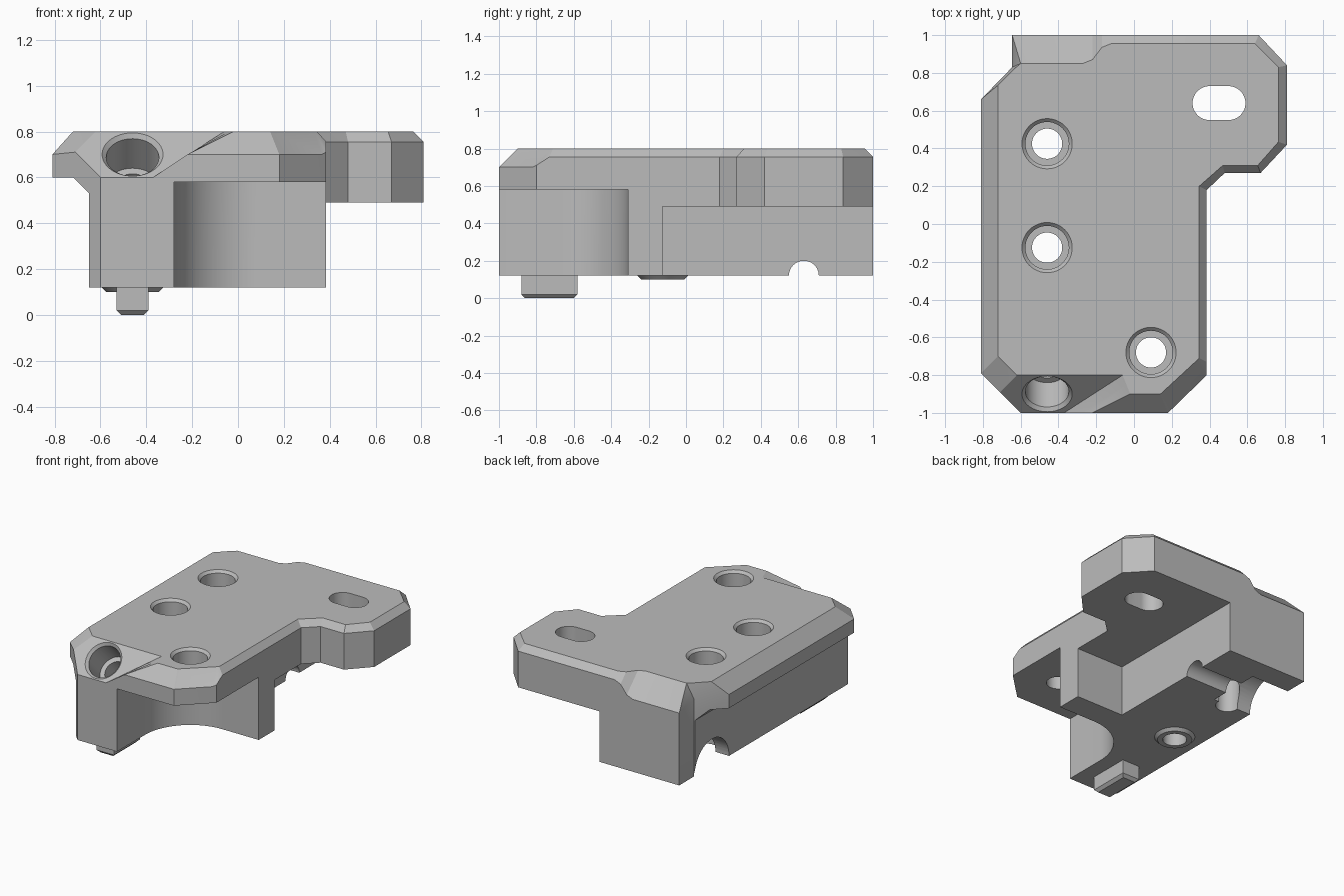
import bpy, bmesh
from math import pi, cos, sin
from mathutils import Matrix, Vector

cube = bpy.data.objects.get("Cube")
if cube:
    bpy.data.objects.remove(cube, do_unlink=True)

grey = bpy.data.materials.new("plain_grey")
grey.use_nodes = True
grey.diffuse_color = (0.5, 0.5, 0.5, 1)
grey.node_tree.nodes["Principled BSDF"].inputs["Base Color"].default_value = (0.5, 0.5, 0.5, 1)


def stack(name, rings, matrix=Matrix()):
    """Closed solid made by bridging rings that share one vertex count."""
    bm = bmesh.new()
    loops = [[bm.verts.new(matrix @ Vector(p)) for p in ring] for ring in rings]
    sides = []
    for low, high in zip(loops, loops[1:]):
        for i in range(len(low)):
            j = (i + 1) % len(low)
            sides.append(bm.faces.new((low[i], low[j], high[j], high[i])))
    bm.faces.new(loops[0][::-1])
    bm.faces.new(loops[-1])
    bmesh.ops.triangulate(bm, faces=sides)
    bmesh.ops.recalc_face_normals(bm, faces=bm.faces)
    mesh = bpy.data.meshes.new(name)
    bm.to_mesh(mesh)
    bm.free()
    obj = bpy.data.objects.new(name, mesh)
    bpy.context.collection.objects.link(obj)
    mesh.materials.append(grey)
    return obj


def prism(name, outline, z0, z1, matrix=Matrix()):
    return stack(name, [[(x, y, z) for x, y in outline] for z in (z0, z1)], matrix)


def lathe(name, profile, matrix=Matrix(), n=48):
    turn = [2 * pi * i / n for i in range(n)]
    return stack(name, [[(r * cos(a), r * sin(a), z) for a in turn] for r, z in profile], matrix)


def arc(cx, cy, r, start, end, n=24):
    return [(cx + r * cos(start + (end - start) * i / n),
             cy + r * sin(start + (end - start) * i / n)) for i in range(n + 1)]


def cut(target, cutter):
    cutter.hide_render = True
    mod = target.modifiers.new("cut", "BOOLEAN")
    mod.operation = "DIFFERENCE"
    mod.solver = "EXACT"
    mod.object = cutter
    bpy.context.view_layer.objects.active = target
    bpy.ops.object.modifier_apply(modifier=mod.name)
    bpy.data.objects.remove(cutter, do_unlink=True)


def screw_cutter(x, y, seat):
    return lathe("screw_cutter", [(.08, 0), (.08, seat), (.115, seat), (.115, .782), (.155, .822)],
                 Matrix.Translation((x, y, 0)))


# Body: each entry is a side-wall top point (x, y, z) and its top-face point (x, y)
RIM = [
    ((-.81, -.79, .70), (-.72, -.70)),
    ((-.71, -.89, .71), (-.62, -.80)),
    ((-.60, -1, .60), (-.60, -.80)),
    ((-.37, -1, .60), (-.06, -.80)),
    ((-.28, -1, .66), (-.04, -.85)),
    ((-.22, -1, .70), (-.02, -.90)),
    ((.18, -1, .70), (.14, -.90)),
    ((.365, -.82, .70), (.335, -.72)),
    ((.385, -.80, .71), (.345, -.71)),
    ((.385, -.73, .755), (.345, -.70)),
    ((.385, .18, .755), (.345, .20)),
    ((.48, .27, .755), (.47, .31)),
    ((.67, .27, .755), (.655, .31)),
    ((.81, .42, .755), (.765, .435)),
    ((.81, .84, .755), (.765, .83)),
    ((.66, 1, .755), (.64, .955)),
    ((-.12, 1, .755), (-.12, .955)),
    ((-.17, 1, .735), (-.17, .935)),
    ((-.22, 1, .67), (-.22, .87)),
    ((-.27, 1, .65), (-.27, .85)),
    ((-.645, 1, .65), (-.60, .85)),
    ((-.645, .83, .69), (-.635, .82)),
    ((-.81, .66, .70), (-.72, .735)),
]
body = stack("bracket_body", [
    [(x, y, .12) for (x, y, z), t in RIM],
    [p for p, t in RIM],
    [(x, y, .8) for p, (x, y) in RIM]])

# Relief under the wing
cut(body, prism("wing_cutter", [(0, -.125), (1.2, -.125), (1.2, 1.2), (0, 1.2)], 0, .49))

# Rounded relief under the front right corner
cut(body, prism("corner_cutter", [(1.2, -1.2), (1.2, -.31)]
                + arc(.09, -.68, .37, pi / 2, pi) + [(-.28, -1.2)], 0, .58))

# Overhanging lip along one side
along_y = Matrix(((1, 0, 0, 0), (0, 0, 1, 0), (0, 1, 0, 0), (0, 0, 0, 1)))
cut(body, prism("lip_cutter", [(-1, 0), (-.65, 0), (-.65, .53), (-.72, .6), (-1, .6)],
                -1.2, 1.2, along_y))

# Counterbored screw holes
for x, y, seat in ((-.46, .425, .6), (-.46, -.125, .6), (.09, -.68, .68)):
    cut(body, screw_cutter(x, y, seat))

# Tilted screw hole in the front slope
tilt = Matrix.Translation((-.46, -.9, .7)) @ Matrix.Rotation(pi / 4, 4, "X")
cut(body, lathe("tilted_cutter", [(.08, -.45), (.08, -.2), (.115, -.2), (.115, -.018), (.16, .027)], tilt))

# Adjustment slot in the wing
cut(body, prism("slot_cutter", arc(.50, .64, .09, -pi / 2, pi / 2)
                + arc(.40, .64, .09, pi / 2, 3 * pi / 2), .3, 1))

# Cross channel in the underside, wider at the lip end
along_x = Matrix.Translation((0, .63, .12)) @ Matrix.Rotation(pi / 2, 4, "Y")
cut(body, lathe("channel_cutter", [(.2, -1), (.2, -.34), (.08, -.34), (.08, .3)], along_x))

# Locating boss around the middle screw
boss = lathe("locating_boss", [(.115, .1), (.135, .12), (.135, .15)],
             Matrix.Translation((-.46, -.125, 0)))
cut(boss, screw_cutter(-.46, -.125, .6))


# Locating key under the front leg
def rectangle(inset, z):
    x, y = .07 - inset, .15 - inset
    return [(-.46 + a * x, -.73 + b * y, z) for a, b in ((-1, -1), (1, -1), (1, 1), (-1, 1))]


key = stack("locating_key", [rectangle(.02, 0), rectangle(0, .02), rectangle(0, .15)])

# Smooth the round walls, keep edges sharp
for obj in (body, boss, key):
    bpy.ops.object.select_all(action="DESELECT")
    obj.select_set(True)
    bpy.context.view_layer.objects.active = obj
    bpy.ops.object.shade_smooth_by_angle(angle=pi / 8)
